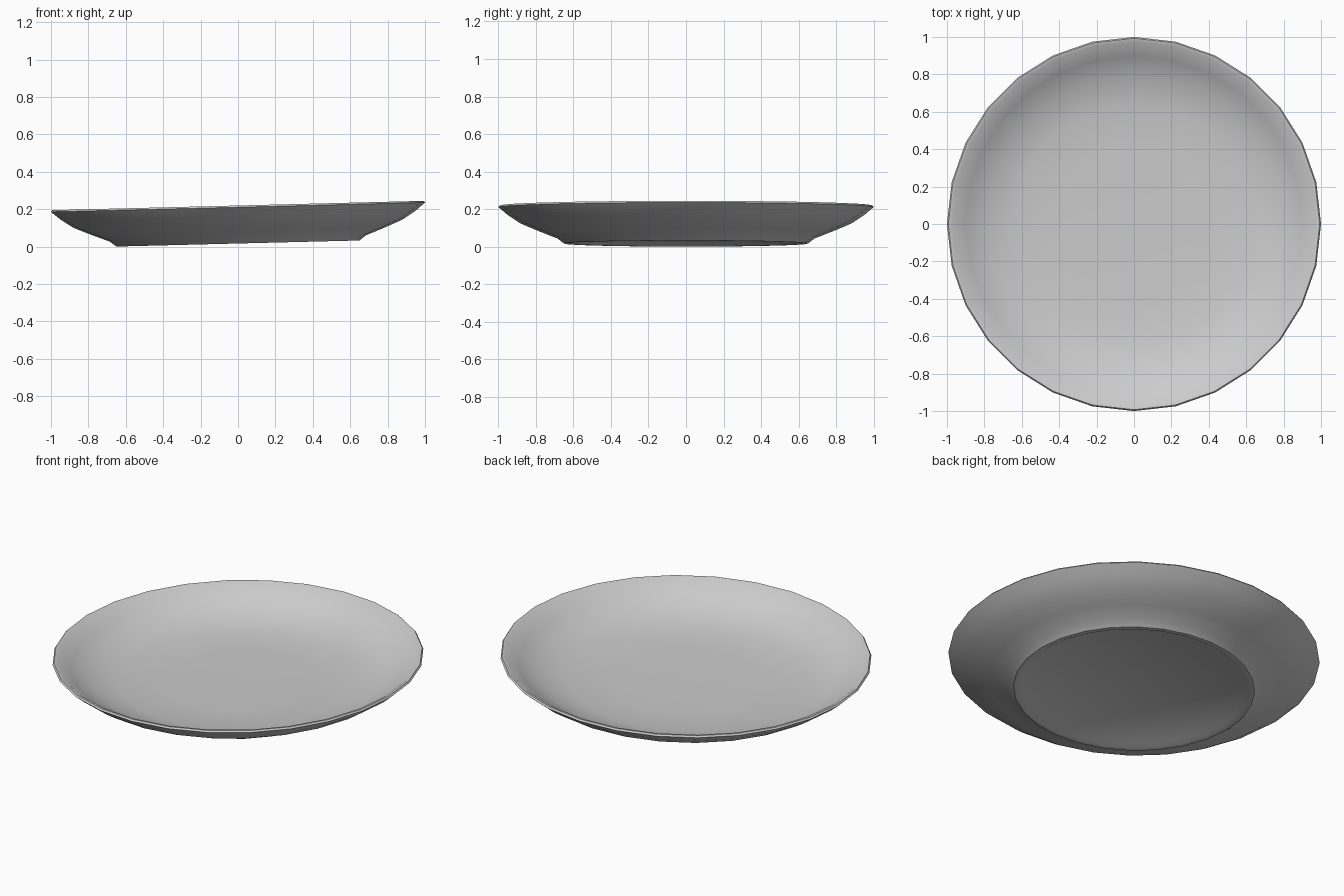
import bpy
import bmesh
import math

cube = bpy.data.objects.get("Cube")
if cube:
    bpy.data.objects.remove(cube, do_unlink=True)

SIDES = 28
TILT = 0.025

# Glazed grey ceramic
glaze = bpy.data.materials.new("grey_ceramic")
glaze.use_nodes = True
colour = (0.6, 0.6, 0.6, 1)
glaze.diffuse_color = colour
glaze.node_tree.nodes["Principled BSDF"].inputs["Base Color"].default_value = colour

# Cross-section (radius, height), from underside centre around the rim to the floor centre
profile = [
    (0, 0.016), (0.6, 0.014), (0.625, 0),           # recessed base
    (0.65, 0), (0.685, 0.027),                      # foot ring
    (0.78, 0.064), (0.88, 0.106), (0.95, 0.152),    # outer wall
    (1.0, 0.194), (0.993, 0.203), (0.975, 0.2),     # rim lip
    (0.9, 0.145), (0.79, 0.09), (0.64, 0.057),      # inner wall
    (0.4, 0.05), (0, 0.048),                        # floor
]

# Plate body, spun around the vertical axis
bm = bmesh.new()
points = [bm.verts.new((r, 0, z)) for r, z in profile]
edges = [bm.edges.new(pair) for pair in zip(points, points[1:])]
bmesh.ops.spin(bm, geom=points + edges, cent=(0, 0, 0), axis=(0, 0, 1),
               angle=math.tau, steps=SIDES, use_duplicate=False)
bmesh.ops.remove_doubles(bm, verts=bm.verts, dist=0.0005)
bmesh.ops.recalc_face_normals(bm, faces=bm.faces)

# Slight lean towards one side, set back on the ground
for v in bm.verts:
    v.co.z += TILT * v.co.x
lowest = min(v.co.z for v in bm.verts)
bmesh.ops.translate(bm, verts=bm.verts, vec=(0, 0, -lowest))

mesh = bpy.data.meshes.new("plate")
bm.to_mesh(mesh)
bm.free()
mesh.materials.append(glaze)
plate = bpy.data.objects.new("plate", mesh)
bpy.context.collection.objects.link(plate)

# Smooth surfaces with a crisp foot and lip
bpy.ops.object.select_all(action="DESELECT")
plate.select_set(True)
bpy.context.view_layer.objects.active = plate
bpy.ops.object.shade_smooth_by_angle(angle=math.radians(32))
